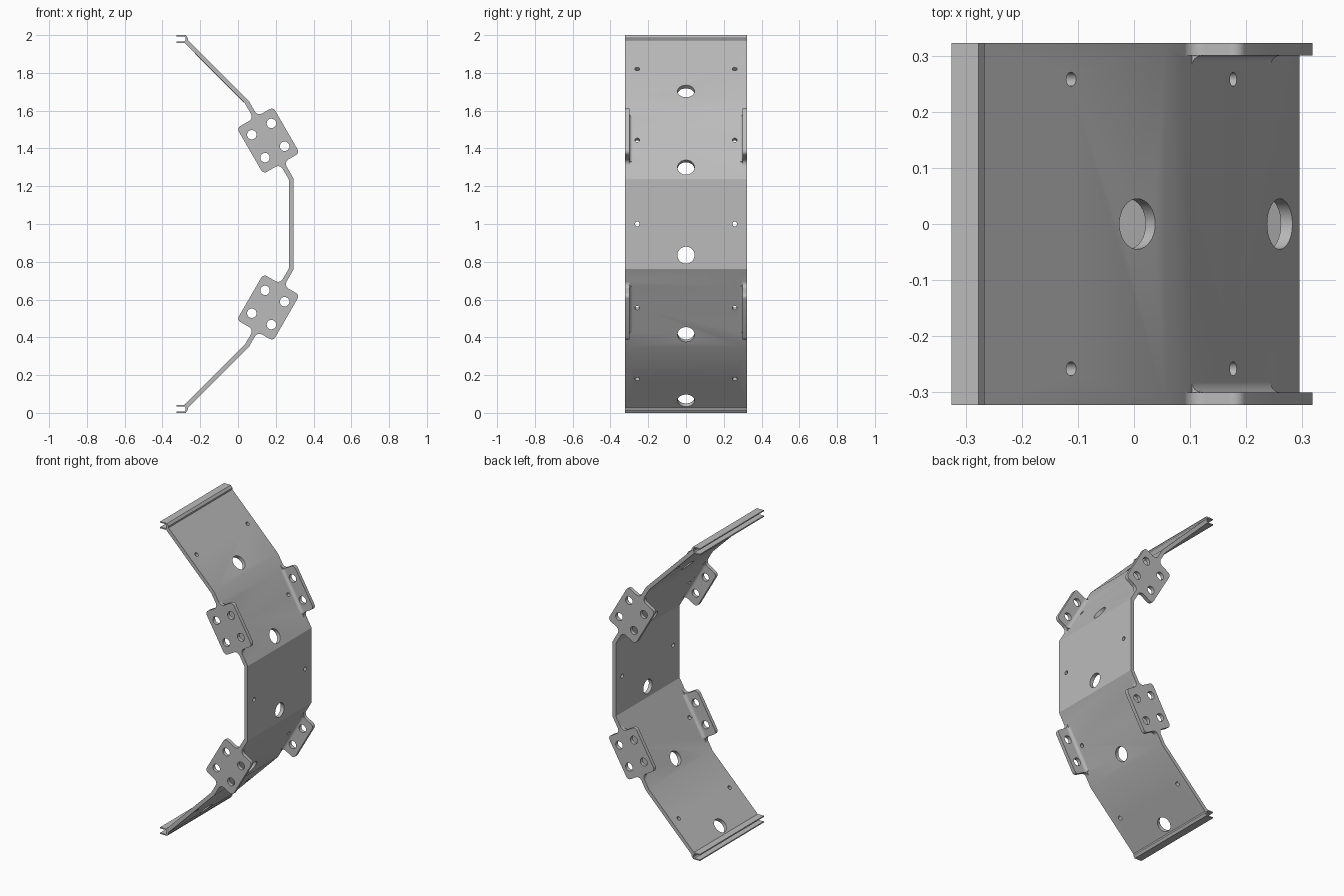
import bpy, bmesh, math
from mathutils import Vector, Matrix

cube = bpy.data.objects.get("Cube")
if cube:
    bpy.data.objects.remove(cube, do_unlink=True)

HALF = 0.323          # half width of the strip
TAB_IN = 0.30         # inner face of each side tab
C30, S30 = math.cos(math.pi / 6), 0.5

steel = bpy.data.materials.new("grey_steel")
steel.use_nodes = True
steel.diffuse_color = (0.5, 0.5, 0.5, 1)
steel.node_tree.nodes["Principled BSDF"].inputs["Base Color"].default_value = (0.5, 0.5, 0.5, 1)


def make_object(name, bm):
    bmesh.ops.recalc_face_normals(bm, faces=bm.faces)
    mesh = bpy.data.meshes.new(name)
    bm.to_mesh(mesh)
    bm.free()
    mesh.materials.append(steel)
    obj = bpy.data.objects.new(name, mesh)
    bpy.context.collection.objects.link(obj)
    return obj


def prism(name, points, sweep):
    """Closed outline of 3D points, extruded along a vector."""
    bm = bmesh.new()
    face = bm.faces.new([bm.verts.new(p) for p in points])
    new = bmesh.ops.extrude_face_region(bm, geom=[face])["geom"]
    bmesh.ops.translate(bm, vec=sweep, verts=[v for v in new if isinstance(v, bmesh.types.BMVert)])
    return make_object(name, bm)


def arc(cx, cy, r, start, end, n=6):
    return [(cx + r * math.cos(math.radians(start + (end - start) * i / n)),
             cy + r * math.sin(math.radians(start + (end - start) * i / n))) for i in range(n + 1)]


def combine(target, tool, operation):
    mod = target.modifiers.new(operation, "BOOLEAN")
    mod.operation = operation
    mod.solver = "EXACT"
    mod.object = tool
    bpy.context.view_layer.objects.active = target
    bpy.ops.object.modifier_apply(modifier=mod.name)
    bpy.data.objects.remove(tool, do_unlink=True)


# Bent strip: upper half profile (x, z), mirrored about mid height
outer = [(0.295, 1.239), (0.057, 1.652), (-0.266, 1.975)]
clip = [(-0.266, 1.985), (-0.277, 2.0), (-0.325, 2.0), (-0.325, 1.993), (-0.285, 1.993),
        (-0.279, 1.986), (-0.279, 1.971), (-0.285, 1.965), (-0.325, 1.965), (-0.325, 1.957),
        (-0.282, 1.957)]
inner = [(0.037, 1.638), (0.271, 1.2326)]
upper = outer + clip + inner
profile = upper + [(x, 2 - z) for x, z in reversed(upper)]
plate = prism("bent_plate", [(x, -HALF, z) for x, z in profile], (0, 2 * HALF, 0))

# Side tab outline in tab axes: t along the strip, s across it
T, S, R, NECK = 0.14, 0.111, 0.022, 0.028
S_OUT, S_IN = 0.0154, -0.0086
half_outline = (arc(T - R, -S + R, R, -90, 0)
                + arc(T + NECK, S_IN - NECK, NECK, 180, 90)
                + arc(T + NECK, S_OUT + NECK, NECK, 270, 180)
                + arc(T - R, S - R, R, 0, 90))
tab_outline = half_outline + [(-t, s) for t, s in reversed(half_outline)]

# Bend fillets between tab and strip faces, section in (s, y)
F = 0.019
fillet_out = [(S_OUT + F, TAB_IN + 0.01), (S_OUT - 0.008, TAB_IN + 0.01), (S_OUT - 0.008, TAB_IN - F)]
fillet_out += arc(S_OUT + F, TAB_IN - F, F, 180, 90)
fillet_in = [(S_OUT + S_IN - s, y) for s, y in fillet_out]

cutter = bmesh.new()


def hole(centre, axis, radius, depth, sides=32):
    rot = Vector(axis).to_track_quat("Z", "Y").to_matrix().to_4x4()
    bmesh.ops.create_cone(cutter, cap_ends=True, segments=sides, radius1=radius, radius2=radius,
                          depth=depth, matrix=Matrix.Translation(centre) @ rot)


for up in (1, -1):
    origin = Vector((0.16, 0, 1 + up * 0.442))
    along = Vector((S30, 0, -up * C30))
    across = Vector((C30, 0, up * S30))
    for side in (1, -1):
        tab = prism("side_tab", [origin + along * t + across * s + Vector((0, side * TAB_IN, 0))
                                 for t, s in tab_outline], (0, side * (HALF - TAB_IN), 0))
        combine(plate, tab, "UNION")
        for section in (fillet_out, fillet_in):
            fillet = prism("bend_fillet", [origin - along * T + across * s + Vector((0, side * y, 0))
                                           for s, y in section], along * 2 * T)
            combine(plate, fillet, "UNION")
    # Four bolt holes, drilled through both tabs
    for t in (-0.07, 0.07):
        for s in (-0.06, 0.06):
            hole(origin + along * t + across * s, (0, 1, 0), 0.025, 1)

# One large and two small holes in each flat: normal angle, large (x, z), small (x, z)
flats = [(45, (0.006, 1.703), (-0.112, 1.821)),
         (30, (0.26, 1.30), (0.177, 1.444)),
         (0, (0.295, 0.835), (0.295, 1.0)),
         (-30, (0.096, 0.415), (0.177, 0.556)),
         (-45, (-0.226, 0.065), (-0.112, 0.179))]
for angle, big, small in flats:
    normal = (math.cos(math.radians(angle)), 0, math.sin(math.radians(angle)))
    hole((big[0], 0, big[1]), normal, 0.045, 0.08)
    for y in (-0.258, 0.258):
        hole((small[0], y, small[1]), normal, 0.0125, 0.08, 20)

combine(plate, make_object("hole_cutter", cutter), "DIFFERENCE")

# Smooth the rounded edges only
bpy.ops.object.select_all(action="DESELECT")
plate.select_set(True)
bpy.context.view_layer.objects.active = plate
bpy.ops.object.shade_smooth_by_angle(angle=math.radians(25))
